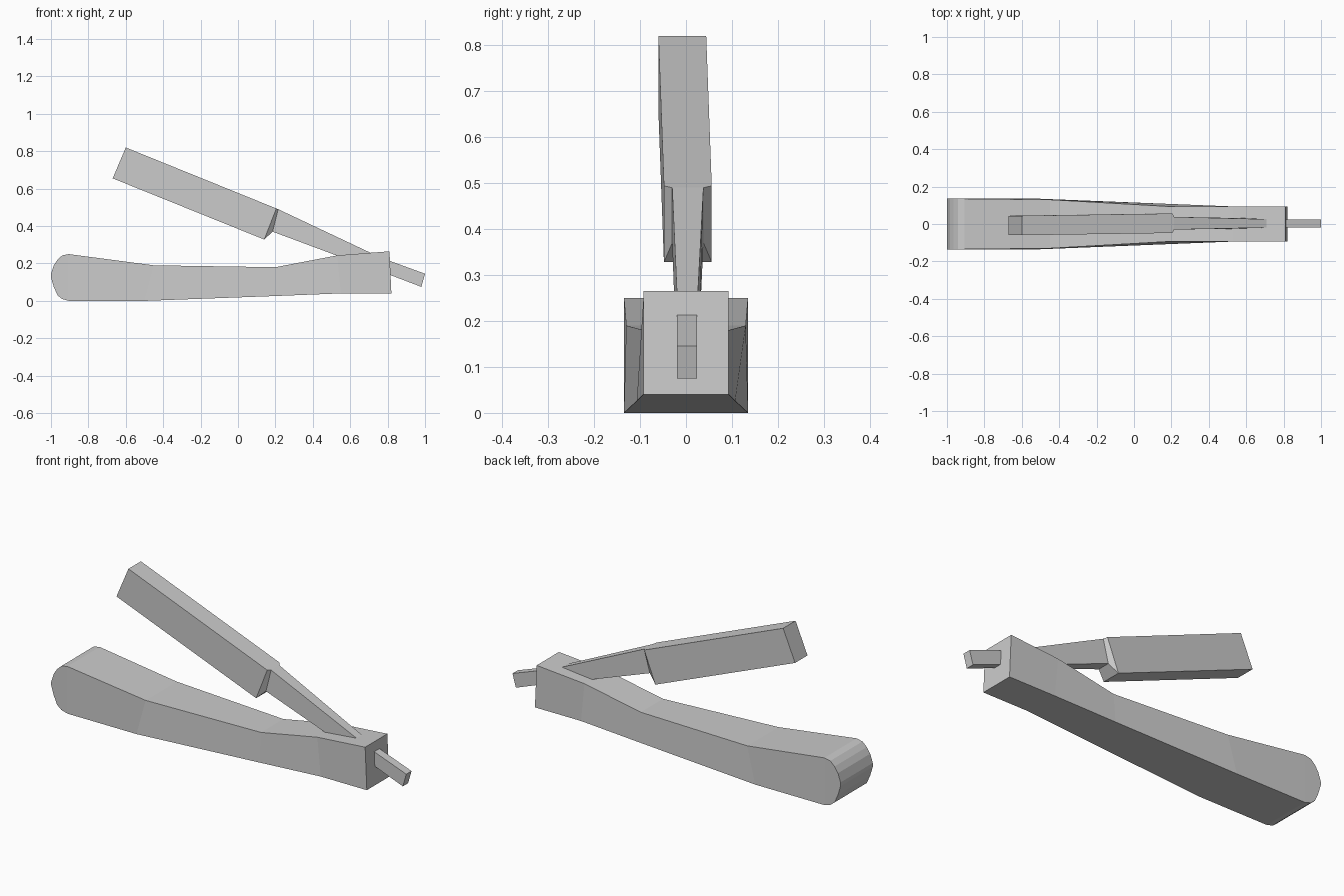
import bpy, bmesh

if "Cube" in bpy.data.objects:
    bpy.data.objects.remove(bpy.data.objects["Cube"])


def build(name, rings):
    """Skin a list of equal-length vertex rings and cap both ends."""
    bm = bmesh.new()
    vr = [[bm.verts.new(p) for p in ring] for ring in rings]
    n = len(vr[0])
    for a, b in zip(vr, vr[1:]):
        for i in range(n):
            j = (i + 1) % n
            bm.faces.new((a[i], a[j], b[j], b[i]))
    bm.faces.new(vr[0])
    bm.faces.new(vr[-1])
    bmesh.ops.recalc_face_normals(bm, faces=bm.faces)
    me = bpy.data.meshes.new(name)
    bm.to_mesh(me)
    bm.free()
    ob = bpy.data.objects.new(name, me)
    bpy.context.collection.objects.link(ob)
    return ob


def section(top, bottom, y, half_top, half_bottom):
    """Four-sided ring between a top and a bottom point in the side profile."""
    (tx, tz), (bx, bz) = top, bottom
    return [(tx, y - half_top, tz), (tx, y + half_top, tz),
            (bx, y + half_bottom, bz), (bx, y - half_bottom, bz)]


# Handle: rounded rear end, slim waist, square hinge end
W, N = 0.135, 0.093
handle = [
    ((-1.0, 0.145), (-1.0, 0.125), W, W),
    ((-0.985, 0.19), (-0.985, 0.075), W, W),
    ((-0.965, 0.22), (-0.965, 0.03), W, W),
    ((-0.94, 0.243), (-0.94, 0.01), W, W),
    ((-0.905, 0.25), (-0.905, 0.0), W, W),
    ((-0.45, 0.19), (-0.50, 0.0), 0.130, W),
    ((0.20, 0.18), (0.20, 0.026), N, 0.107),
    ((0.53, 0.243), (0.55, 0.04), N, N),
    ((0.81, 0.265), (0.82, 0.04), N, N),
]
build("handle", [section(t, b, 0.0, ht, hb) for t, b, ht, hb in handle])

# Blade, shank and tang: one tapering bar, slightly skewed, passing through the handle
blade = [
    ((-0.60, 0.82), (-0.67, 0.655), -0.008, 0.052, 0.052),
    ((0.205, 0.494), (0.14, 0.328), 0.004, 0.052, 0.052),
    ((0.215, 0.49), (0.185, 0.37), 0.004, 0.034, 0.034),
    ((0.73, 0.247), (0.70, 0.178), 0.003, 0.022, 0.026),
    ((0.80, 0.218), (0.775, 0.153), 0.002, 0.022, 0.022),
    ((1.0, 0.145), (0.98, 0.075), 0.002, 0.022, 0.022),
]
build("blade", [section(*s) for s in blade])
